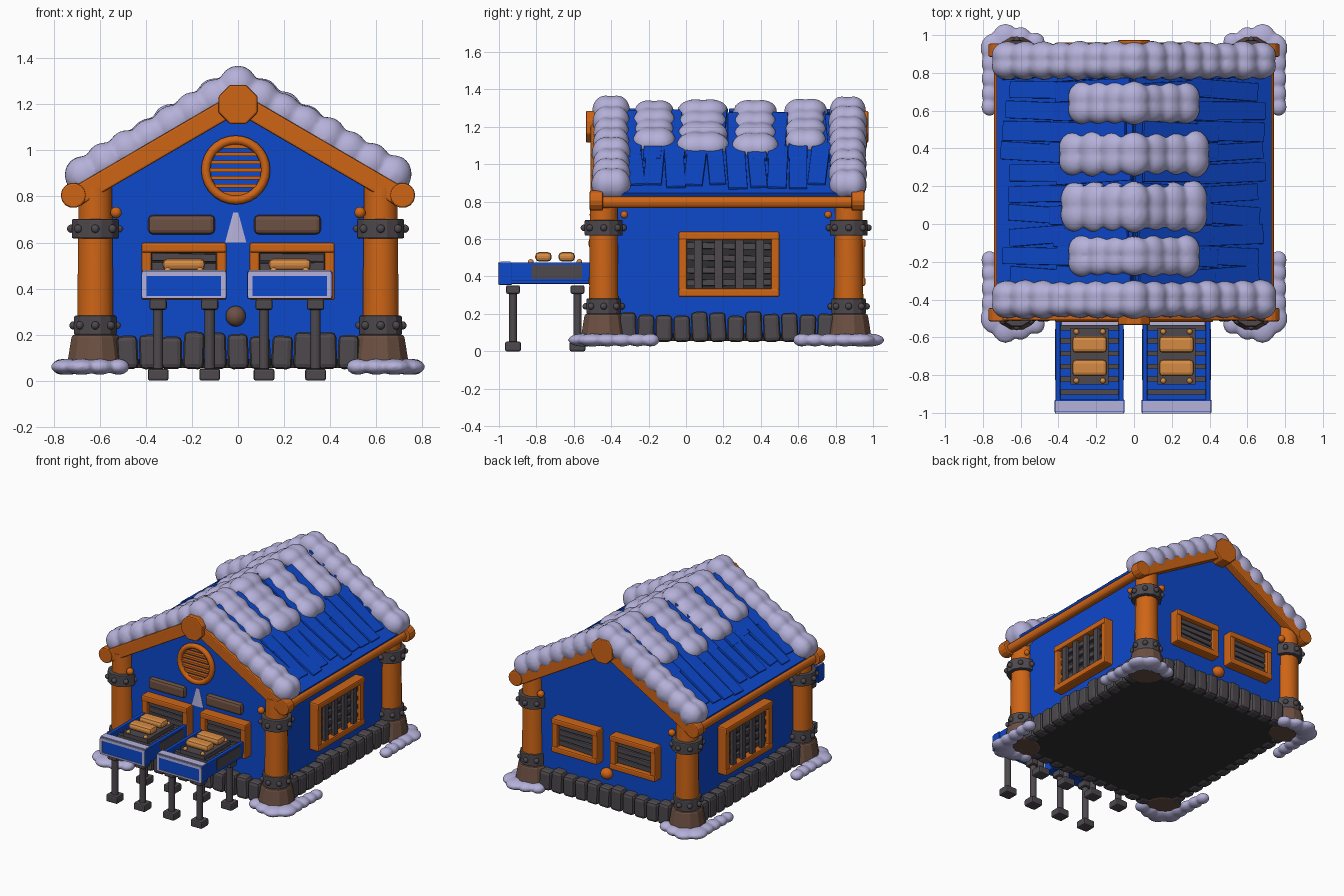
import bpy, bmesh, math, random
from mathutils import Matrix, Vector

random.seed(4)
if "Cube" in bpy.data.objects:
    bpy.data.objects.remove(bpy.data.objects["Cube"])


def material(name, rgb):
    m = bpy.data.materials.new(name)
    m.use_nodes = True
    m.diffuse_color = (*rgb, 1)
    m.node_tree.nodes["Principled BSDF"].inputs["Base Color"].default_value = (*rgb, 1)
    return m


BLUE = material("blue paint", (0.004, 0.065, 0.6))
ORANGE = material("orange wood", (0.62, 0.13, 0.008))
SNOW = material("snow", (0.46, 0.44, 0.7))
STONE = material("dark stone", (0.075, 0.066, 0.075))
BROWN = material("brown wood", (0.15, 0.08, 0.055))
BREAD = material("bread crust", (0.66, 0.26, 0.06))
COAL = material("floor grey", (0.03, 0.028, 0.032))


class Part:
    """Collects primitives into one object."""
    def __init__(self, name, mat):
        self.name, self.mat, self.bm = name, mat, bmesh.new()

    def box(self, c, size, rot=Matrix(), frame=Matrix()):
        m = frame @ Matrix.Translation(c) @ rot @ Matrix.Diagonal((*size, 1))
        bmesh.ops.create_cube(self.bm, size=1, matrix=m)

    def rod(self, a, b, r1, r2=None, sides=12):
        a, b = Vector(a), Vector(b)
        d = b - a
        m = Matrix.Translation((a + b) / 2) @ d.to_track_quat('Z', 'Y').to_matrix().to_4x4()
        m = m @ Matrix.Rotation(math.pi / sides, 4, 'Z')
        bmesh.ops.create_cone(self.bm, cap_ends=True, segments=sides, radius1=r1,
                              radius2=r1 if r2 is None else r2, depth=d.length, matrix=m)

    def ball(self, c, size, rot=Matrix()):
        m = Matrix.Translation(c) @ rot @ Matrix.Diagonal((*size, 1))
        bmesh.ops.create_uvsphere(self.bm, u_segments=14, v_segments=9, radius=1, matrix=m)

    def finish(self, bevel=0, smooth=False, blend=0):
        me = bpy.data.meshes.new(self.name)
        self.bm.to_mesh(me)
        self.bm.free()
        ob = bpy.data.objects.new(self.name, me)
        bpy.context.collection.objects.link(ob)
        me.materials.append(self.mat)
        if smooth:
            me.polygons.foreach_set("use_smooth", [True] * len(me.polygons))
            me.set_sharp_from_angle(angle=math.radians(40))
        if bevel:
            b = ob.modifiers.new("bevel", 'BEVEL')
            b.width, b.segments, b.limit_method = bevel, 2, 'ANGLE'
        if blend:
            r = ob.modifiers.new("blend", 'REMESH')
            r.mode, r.voxel_size, r.use_smooth_shade = 'VOXEL', blend, True
            s = ob.modifiers.new("soften", 'SMOOTH')
            s.iterations = 3
        return ob


FRONT, BACK = -0.45, 0.89
MID = (FRONT + BACK) / 2
SIDE = 0.61
EAVE, EAVE_Z, RIDGE_Z = 0.72, 0.85, 1.27
PITCH = math.atan2(RIDGE_Z - EAVE_Z, EAVE)
SLOPE = math.hypot(RIDGE_Z - EAVE_Z, EAVE)


def roof_z(x):
    return RIDGE_Z - abs(x) * math.tan(PITCH)


def tilt(s):
    return Matrix.Rotation(s * PITCH, 4, 'Y')


# Walls: gabled profile extruded front to back
walls = Part("walls", BLUE)
profile = [(-SIDE, 0.08), (SIDE, 0.08), (SIDE, 0.88), (0, 1.22), (-SIDE, 0.88)]
face = walls.bm.faces.new([walls.bm.verts.new((x, FRONT, z)) for x, z in profile])
out = bmesh.ops.extrude_face_region(walls.bm, geom=[face])
bmesh.ops.translate(walls.bm, vec=(0, BACK - FRONT, 0),
                    verts=[v for v in out["geom"] if isinstance(v, bmesh.types.BMVert)])
bmesh.ops.recalc_face_normals(walls.bm, faces=walls.bm.faces)
walls.finish()

floor = Part("floor", COAL)
floor.box((0, MID, 0.075), (2 * SIDE + 0.06, BACK - FRONT + 0.06, 0.04))
floor.finish()

# Foundation stones around all four sides
stones = Part("foundation_stones", STONE)
for s in (-1, 1):
    for i in range(11):
        h = random.uniform(0.14, 0.165)
        stones.box((-0.48 + i * 0.096, MID + s * (BACK - MID + 0.02), 0.05 + h / 2),
                   (0.09, 0.09, h), Matrix.Rotation(random.uniform(-0.06, 0.06), 4, 'Y'))
    for i in range(12):
        h = random.uniform(0.14, 0.165)
        stones.box((s * (SIDE + 0.03), -0.31 + i * 0.096, 0.05 + h / 2),
                   (0.09, 0.09, h), Matrix.Rotation(random.uniform(-0.06, 0.06), 4, 'X'))
stones.finish(bevel=0.022)

# Roof boards and two overlapping rows of shingles
roof = Part("roof_boards", BLUE)
shingles = Part("roof_shingles", BLUE)
for s in (-1, 1):
    roof.box((s * EAVE / 2, MID, (EAVE_Z + RIDGE_Z) / 2 - 0.02),
             (SLOPE, BACK - FRONT + 0.06, 0.035), tilt(s))
    for row, (mid, length) in enumerate(((0.7, 0.5), (0.32, 0.56))):
        for i in range(12):
            x = s * EAVE * (mid + random.uniform(-0.04, 0.03))
            rot = tilt(s) @ Matrix.Rotation(random.uniform(-0.07, 0.07), 4, 'Z')
            rot = rot @ Matrix.Rotation(s * 0.03, 4, 'Y')
            shingles.box((x, -0.39 + i * 0.11, roof_z(x) + 0.008 + row * 0.012),
                         (length * SLOPE, random.uniform(0.085, 0.105), 0.022), rot)
roof.finish()
shingles.finish(bevel=0.004)

# Timber: eave beams, gable rafters, ridge ends
beams = Part("roof_beams", ORANGE)
ends = ((-1, FRONT - 0.03), (1, BACK + 0.03))
for s in (-1, 1):
    beams.rod((s * 0.71, FRONT - 0.04, 0.797), (s * 0.71, BACK + 0.04, 0.797), 0.033)
    for d, y in ends:
        beams.rod((s * 0.715, y - 0.035, 0.805), (s * 0.715, y + 0.035, 0.805), 0.055, sides=14)
        beams.box((s * 0.36, y, 1.0), (0.84, 0.06, 0.085), tilt(s))
for d, y in ends:
    beams.rod((0, y - d * 0.06, 1.2), (0, y + d * 0.055, 1.2), 0.092, sides=8)
beams.finish(bevel=0.008)

# Corner posts with bases, bands, studs and snow at the foot
posts = Part("corner_posts", ORANGE)
feet = Part("post_bases", BROWN)
bands = Part("post_bands", STONE)
pegs = Part("post_pegs", ORANGE)
for s in (-1, 1):
    for d, y in ((-1, -0.44), (1, 0.87)):
        x = s * 0.62
        posts.rod((x, y, 0.15), (x, y, 0.84), 0.082, 0.075)
        feet.rod((x, y, 0.05), (x, y, 0.2), 0.13, 0.105)
        for z, r in ((0.24, 0.095), (0.66, 0.105)):
            bands.rod((x, y, z - 0.042), (x, y, z + 0.042), r)
            for k in range(8):
                a = k * math.pi / 4
                bands.ball((x + r * math.cos(a), y + r * math.sin(a), z), (0.018,) * 3)
        pegs.ball((x - s * 0.09, y + d * 0.05, 0.73), (0.025,) * 3)
        pegs.ball((x + s * 0.05, y - d * 0.11, 0.73), (0.02,) * 3)
        drift = Part("snow_drift", SNOW)
        for px, py, r in ((0.52, 0.11, 0.05), (0.6, 0.13, 0.06), (0.68, 0.13, 0.075), (0.74, 0.08, 0.075),
                          (0.75, 0, 0.06), (0.755, -0.08, 0.055), (0.76, -0.16, 0.05), (0.765, -0.23, 0.045)):
            drift.ball((s * px, y + d * (py - 0.02), 0.06), (r, r * 1.1, 0.035))
        drift.finish(blend=0.01)
posts.finish(smooth=True)
feet.finish(bevel=0.012)
bands.finish(bevel=0.006)
pegs.finish(smooth=True)

# Snow on the roof: two gable strips and four ridge patches
def roof_snow(name, y, reach, width, thick, count):
    snow = Part(name, SNOW)
    for i in range(count):
        x = reach * (2 * i / (count - 1) - 1)
        r = random.uniform(0.92, 1.08)
        s = 0 if abs(x) < 0.01 else math.copysign(1, x)
        for side in (-1, 1):
            snow.ball((x, y + side * width * 0.3, roof_z(x) + 0.012),
                      (0.085, width * 0.72 * r, thick * r), tilt(s))
    snow.finish(blend=0.014)


for name, y in (("front_roof_snow", -0.4), ("back_roof_snow", 0.865)):
    roof_snow(name, y, 0.67, 0.1, 0.085, 15)
for y, reach, width in ((-0.17, 0.27, 0.11), (0.09, 0.31, 0.135), (0.37, 0.32, 0.12), (0.64, 0.27, 0.11)):
    roof_snow("ridge_snow", y, reach, width, 0.065, 7)

# Windows: frame with slats or lattice, local x across and -y outward
frames = Part("window_frames", ORANGE)
panes = Part("window_panes", COAL)
bars = Part("window_bars", STONE)


def window(place, w, h, turn, lattice):
    f = Matrix.Translation(place) @ Matrix.Rotation(turn, 4, 'Z')
    t = 0.045
    for k in (-1, 1):
        frames.box((k * (w - t) / 2, -0.02, 0), (t, 0.09, h), frame=f)
        frames.box((0, -0.025, k * (h - t) / 2), (w, 0.09, t), frame=f)
    panes.box((0, -0.006, 0), (w - t, 0.02, h - t), frame=f)
    for k in range(4):
        v = (k - 1.5) * (h - 2 * t) / 4
        bars.box((0, -0.03, v), (w - 2 * t, 0.025, 0.034), frame=f,
                 rot=Matrix.Rotation(random.uniform(-0.04, 0.04), 4, 'Y'))
        if lattice:
            bars.box(((k - 1.5) * 0.11, -0.05, 0), (0.045, 0.025, h - 2 * t), frame=f)


for s in (-1, 1):
    window((s * SIDE, 0.23, 0.465), 0.54, 0.35, s * math.pi / 2, True)
    window((s * 0.235, FRONT, 0.475), 0.37, 0.25, 0, False)
    window((s * 0.235, BACK, 0.475), 0.37, 0.25, math.pi, False)
frames.finish(bevel=0.01)
panes.finish()
bars.finish(bevel=0.004)

# Round gable vent with slats
bpy.ops.mesh.primitive_torus_add(location=(-0.01, FRONT - 0.02, 0.915), rotation=(math.pi / 2, 0, 0),
                                 major_radius=0.13, minor_radius=0.02, major_segments=28, minor_segments=8)
ring = bpy.context.object
ring.name = "vent_ring"
ring.data.materials.append(ORANGE)
bpy.ops.object.shade_smooth()
slats = Part("vent_slats", ORANGE)
for k in range(-3, 4):
    z = k * 0.034
    slats.box((-0.01, FRONT - 0.012, 0.915 + z), (2 * math.sqrt(0.0169 - z * z), 0.025, 0.016))
slats.finish()

# Brown boards, knobs and a snow patch on the end walls
boards = Part("wall_boards", BROWN)
knobs = Part("wall_knobs", BROWN)
patch = Part("wall_snow_patch", SNOW)
for x in (-0.245, 0.215):
    boards.box((x, FRONT - 0.01, 0.678), (0.29, 0.05, 0.085))
knobs.ball((-0.01, FRONT - 0.01, 0.28), (0.045, 0.04, 0.045))
patch.rod((-0.01, FRONT - 0.003, 0.6), (-0.01, FRONT - 0.003, 0.73), 0.05, 0.012, sides=8)
bmesh.ops.scale(patch.bm, vec=(1, 0.12, 1), space=Matrix.Translation((0, -FRONT, 0)), verts=patch.bm.verts)
boards.finish(bevel=0.02)
knobs.finish(smooth=True)
patch.finish()
back_knob = Part("back_knob", ORANGE)
back_knob.ball((0.01, BACK + 0.01, 0.28), (0.045, 0.04, 0.04))
back_knob.finish(smooth=True)

# Serving trays with grills, loaves and legs
tray = Part("trays", BLUE)
grill = Part("tray_grills", STONE)
trim = Part("tray_snow", SNOW)
loaf = Part("loaves", BREAD)
legs = Part("tray_legs", STONE)
for cx in (-0.235, 0.225):
    tray.box((cx, -0.73, 0.375), (0.35, 0.48, 0.03))
    tray.box((cx, -0.965, 0.415), (0.37, 0.07, 0.12))
    for k in (-1, 1):
        tray.box((cx + k * 0.167, -0.73, 0.425), (0.026, 0.5, 0.1))
        grill.box((cx + k * 0.18, -0.69, 0.425), (0.006, 0.27, 0.075))
        trim.box((cx + k * 0.172, -1.0, 0.415), (0.02, 0.008, 0.1))
        legs_x = cx + k * 0.112
        for y in (-0.925, -0.58):
            legs.rod((legs_x, y, 0.03), (legs_x, y, 0.35), 0.024, sides=8)
            legs.box((legs_x, y, 0.026), (0.09, 0.085, 0.052))
            legs.box((legs_x, y, 0.33), (0.075, 0.075, 0.045))
        loaf.box((cx, -0.7 + k * 0.062, 0.505), (0.185, 0.088, 0.05))
        for y in (-0.83, -0.57):
            loaf.ball((cx + k * 0.07, y, 0.478), (0.015,) * 3)
    for k in range(6):
        grill.box((cx, -0.89 + k * 0.068, 0.43), (0.31, 0.028, 0.025))
    grill.box((cx, -0.7, 0.46), (0.2, 0.3, 0.03))
    trim.box((cx, -0.965, 0.477), (0.36, 0.055, 0.008))
    trim.box((cx, -0.52, 0.395), (0.3, 0.05, 0.008))
    trim.box((cx, -1.0, 0.465), (0.36, 0.008, 0.02))
    trim.box((cx, -1.0, 0.362), (0.36, 0.008, 0.012))
tray.finish(bevel=0.005)
grill.finish()
trim.finish()
loaf.finish(bevel=0.02)
legs.finish(bevel=0.01)
